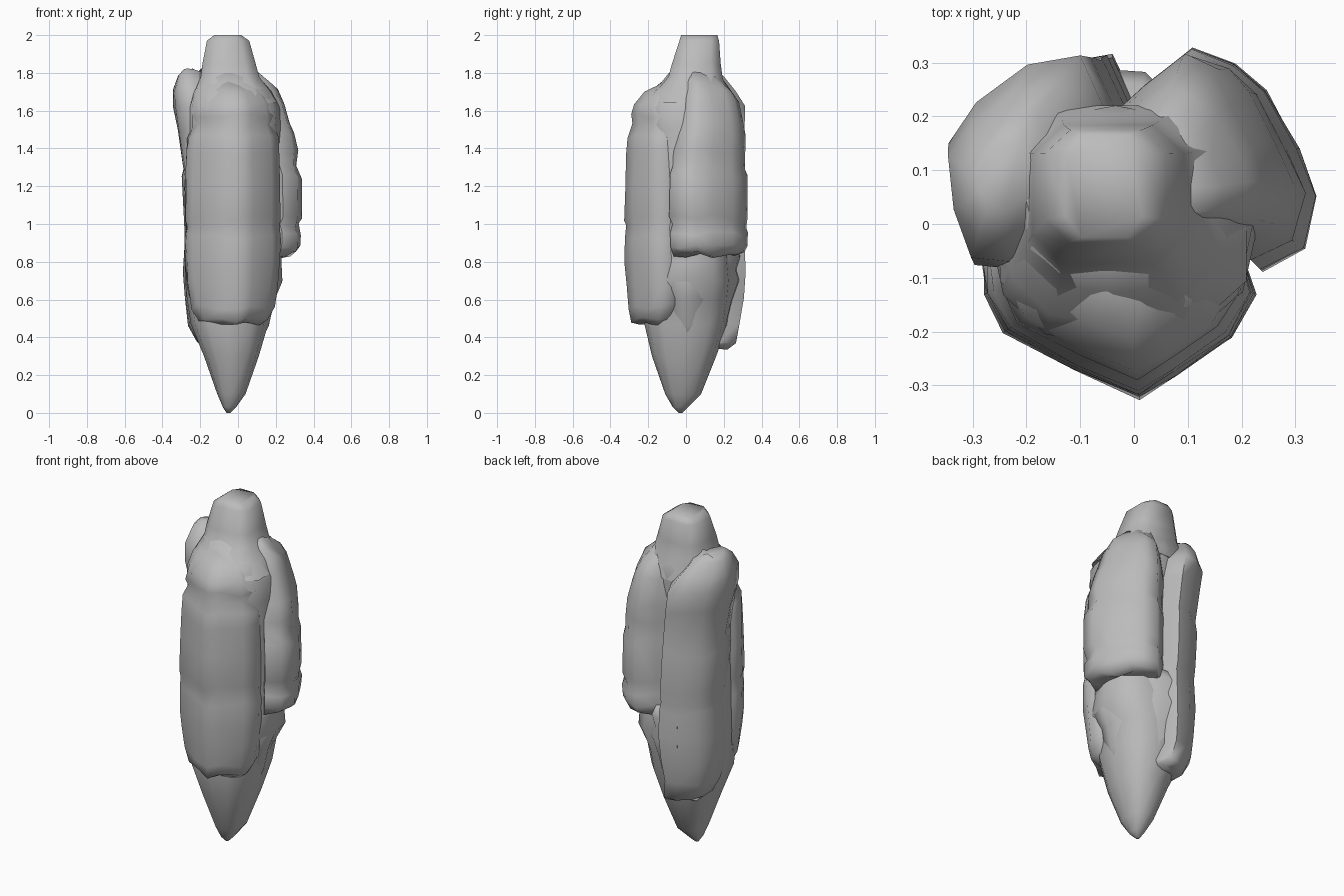
import bpy, math, random
from mathutils import Vector

random.seed(4)
cube = bpy.data.objects.get("Cube")
if cube:
    bpy.data.objects.remove(cube, do_unlink=True)

stone = bpy.data.materials.new("grey_stone")
stone.use_nodes = True
GREY = (0.5, 0.5, 0.5, 1)
stone.diffuse_color = GREY
stone.node_tree.nodes["Principled BSDF"].inputs["Base Color"].default_value = GREY


def loft(name, rings, angle):
    """Skin a stack of equal-length rings and close both ends."""
    n = len(rings[0])
    verts = [p for ring in rings for p in ring]
    faces = [tuple(reversed(range(n))),
             tuple(range(len(verts) - n, len(verts)))]
    for r in range(len(rings) - 1):
        for i in range(n):
            j = (i + 1) % n
            faces.append((r * n + i, r * n + j, (r + 1) * n + j, (r + 1) * n + i))
    mesh = bpy.data.meshes.new(name)
    mesh.from_pydata(verts, [], faces)
    mesh.materials.append(stone)
    obj = bpy.data.objects.new(name, mesh)
    bpy.context.collection.objects.link(obj)
    bpy.ops.object.select_all(action='DESELECT')
    bpy.context.view_layer.objects.active = obj
    obj.select_set(True)
    bpy.ops.object.mode_set(mode='EDIT')
    bpy.ops.mesh.select_all(action='SELECT')
    bpy.ops.mesh.normals_make_consistent(inside=False)
    bpy.ops.object.mode_set(mode='OBJECT')
    bpy.ops.object.shade_smooth_by_angle(angle=math.radians(angle))
    return obj


def lobe(name, outline, centre, profile):
    """Outline scaled about a centre and shifted in x and y at each height."""
    c = Vector(centre)
    rings = []
    for z, scale, *shift in profile:
        move = Vector(shift or (0, 0))
        ring = []
        for p in outline:
            q = c + (Vector(p) - c) * scale * random.uniform(0.98, 1.01) + move
            ring.append((q.x, q.y, z + random.uniform(-0.015, 0.015)))
        rings.append(ring)
    return loft(name, rings, 70)


def oval_stack(name, sections, sides, turn=0, power=1):
    """Rings fitted to x and y extents at each height; low power is boxier."""
    rings = []
    for z, x0, x1, y0, y1 in sections:
        ring = []
        for i in range(sides):
            a = 2 * math.pi * i / sides + turn
            u, v = (math.copysign(abs(f) ** power, f) if abs(f) > 1e-6 else 0
                    for f in (math.cos(a), math.sin(a)))
            ring.append(((x0 + x1) / 2 + u * (x1 - x0) / 2,
                         (y0 + y1) / 2 + v * (y1 - y0) / 2, z))
        rings.append(ring)
    return loft(name, rings, 60)


# Core tapering to a point at the bottom
oval_stack("core", [
    (0, -.06, -.04, -.04, -.02), (.03, -.08, -.01, -.07, .01),
    (.1, -.11, .04, -.11, .08), (.3, -.18, .11, -.18, .16),
    (.47, -.25, .16, -.22, .22), (.6, -.27, .18, -.22, .24),
    (.7, -.28, .235, -.21, .25), (.8, -.28, .23, -.2, .24),
    (1.2, -.27, .23, -.2, .21), (1.5, -.27, .23, -.22, .21),
    (1.62, -.27, .22, -.23, .22), (1.7, -.25, .18, -.19, .22),
    (1.75, -.22, .14, -.13, .2), (1.8, -.2, .1, -.09, .18)], 12, 0, 0.82)

# Blunt neck on top, flaring into the shoulders
oval_stack("top_cap", [
    (1.64, -.26, .22, -.2, .23), (1.71, -.235, .175, -.16, .22),
    (1.78, -.205, .12, -.1, .2), (1.85, -.195, .1, -.08, .19),
    (1.97, -.17, .065, -.04, .18), (2.0, -.13, .02, -.03, .17)],
    8, math.pi / 8, 0.6)

# Swelling of the core under the left back lobe
lobe("lower_back_swell",
     [(-.15, .3), (.02, .28), (.11, .2), (.2, .11), (.235, .01), (.21, -.08),
      (.05, -.12), (-.1, -.08)],
     (-.05, 0),
     [(.36, .55), (.47, .74), (.6, .86), (.7, 1), (.77, .95), (.83, 1), (.9, .92)])

# Front lobe with a vertical ridge
lobe("front_lobe",
     [(-.2, 0), (-.28, -.06), (-.275, -.13), (-.24, -.2), (-.11, -.27), (.01, -.325),
      (.08, -.28), (.18, -.21), (.225, -.13), (.2, -.05), (.1, 0)],
     (-.02, -.05),
     [(.47, .55, 0, -.05), (.49, .73, 0, -.04), (.56, .88, 0, -.01), (.68, .96),
      (.8, 1), (.93, 1.01), (.98, .98), (1.03, 1.01), (1.2, 1), (1.38, .98),
      (1.46, .96), (1.52, .85), (1.57, .89), (1.63, .83), (1.7, .62), (1.75, .35)])

# Back lobe on the left side, ending in a rolled lower edge
lobe("left_back_lobe",
     [(-.035, .21), (.02, .26), (.11, .33), (.19, .3), (.25, .25), (.31, .14),
      (.345, .05), (.325, -.05), (.24, -.09), (.2, -.04), (.05, .02)],
     (0, .15),
     [(.83, .75), (.84, .9), (.88, .98), (.95, .98), (.99, .94), (1.04, .99),
      (1.25, .98), (1.3, .91), (1.38, .92), (1.48, .86, 0, .01), (1.54, .8, 0, .01),
      (1.64, .72), (1.7, .62, 0, -.01), (1.75, .48, 0, -.03), (1.79, .32, 0, -.05)])

# Back lobe on the right side, longer and leaning outward at the top
lobe("right_back_lobe",
     [(-.05, .21), (-.1, .32), (-.2, .3), (-.3, .23), (-.35, .15), (-.34, .03),
      (-.3, -.08), (-.2, -.09), (-.03, .02)],
     (-.1, .12),
     [(.34, .5, .06, 0), (.37, .72, .06, 0), (.47, .82, .04, 0), (.6, .93, .05, 0),
      (.75, 1, .06, 0), (.9, .96, .06, 0), (.95, .93, .05, 0), (1.02, .96, .05, 0),
      (1.25, .96, .04, 0), (1.3, .93, .04, 0), (1.5, .96, .02, 0), (1.63, .98, 0, 0),
      (1.71, .82, -.04, -.02), (1.78, .56, -.08, -.03), (1.81, .32, -.11, -.03)])
